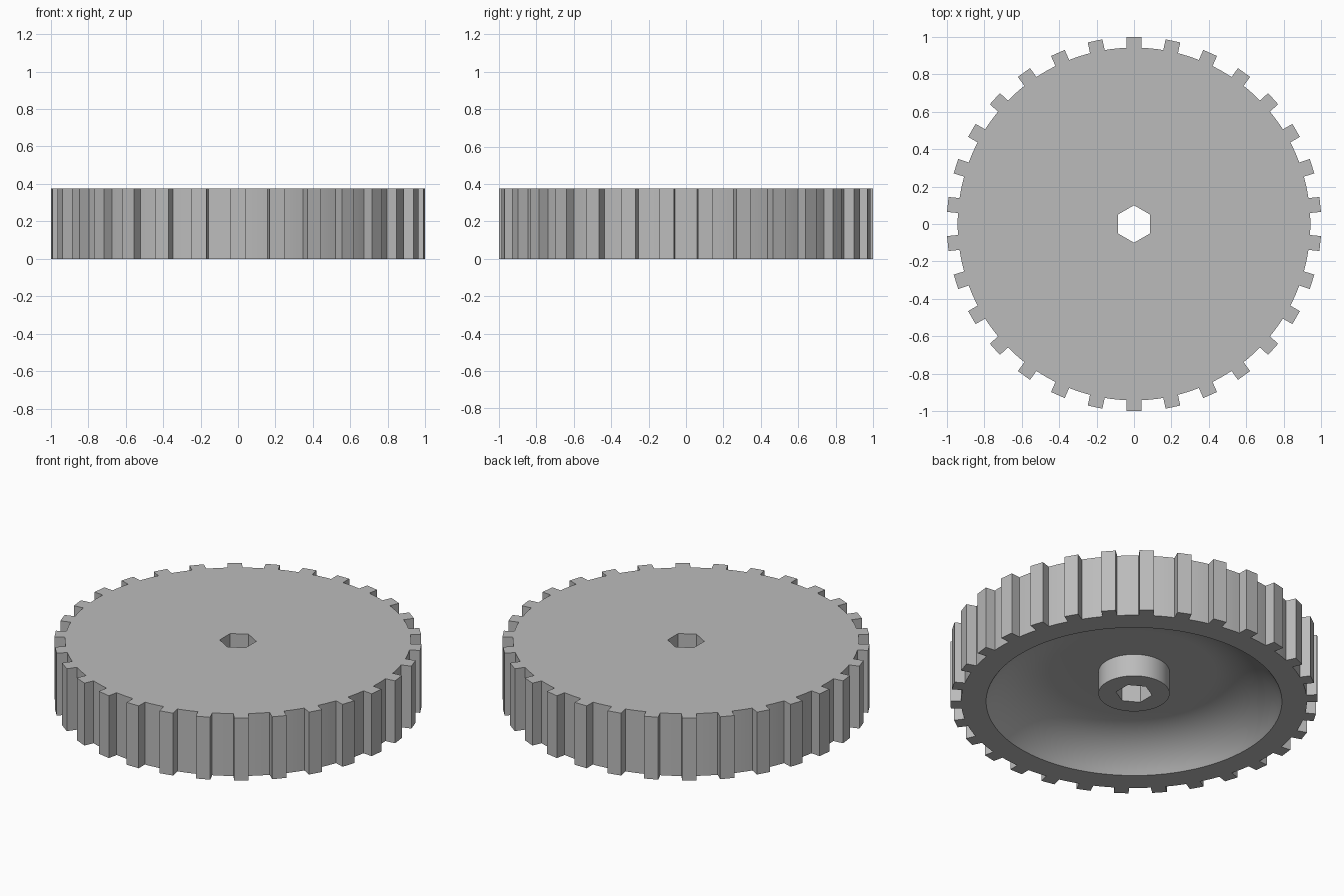
import bpy
import bmesh
from math import sin, cos, pi, asin, radians

if "Cube" in bpy.data.objects:
    bpy.data.objects.remove(bpy.data.objects["Cube"], do_unlink=True)

HEIGHT = 0.375
TEETH = 30
TIP, ROOT, HALF_TOOTH = 1.0, 0.942, 0.04
RIM, FLOOR_R, FLOOR_Z = 0.806, 0.45, 0.185
HUB_R, HUB_Z = 0.194, 0.05
BORE = 0.1
SEGMENTS = 96

steel = bpy.data.materials.new("grey_metal")
steel.use_nodes = True
grey = (0.5, 0.5, 0.5, 1)
steel.diffuse_color = grey
steel.node_tree.nodes["Principled BSDF"].inputs["Base Color"].default_value = grey

bm = bmesh.new()


def ring(points, z):
    """Closed loop of vertices at one height."""
    verts = [bm.verts.new((x, y, z)) for x, y in points]
    for a, b in zip(verts, verts[1:] + verts[:1]):
        bm.edges.new((a, b))
    return verts


def circle(radius, count):
    return [(radius * sin(2 * pi * i / count), radius * cos(2 * pi * i / count))
            for i in range(count)]


def wall(a, b):
    """Quads between two matching loops."""
    n = len(a)
    for i in range(n):
        bm.faces.new((a[i], a[(i + 1) % n], b[(i + 1) % n], b[i]))


def flat(outer, inner):
    """Flat face area between an outer and an inner loop."""
    edges = [bm.edges.get((l[i - 1], l[i])) for l in (outer, inner) for i in range(len(l))]
    bmesh.ops.triangle_fill(bm, edges=edges, use_beauty=True, use_dissolve=False)


def gear_outline():
    """Straight-sided teeth joined by arcs on the root circle."""
    points = []
    pitch = 2 * pi / TEETH
    edge = asin(HALF_TOOTH / ROOT)
    for i in range(TEETH):
        a = i * pitch
        for side in (-1, 1):
            w = side * HALF_TOOTH
            tip = (TIP * sin(a) + w * cos(a), TIP * cos(a) - w * sin(a))
            foot = (ROOT * sin(a + side * edge), ROOT * cos(a + side * edge))
            points += [foot, tip] if side < 0 else [tip, foot]
        for k in (1, 2, 3):
            b = a + edge + (pitch - 2 * edge) * k / 4
            points.append((ROOT * sin(b), ROOT * cos(b)))
    return points


# Toothed rim and bore
outline = gear_outline()
gear_top, gear_bottom = ring(outline, HEIGHT), ring(outline, 0)
bore_top, bore_bottom = (ring(circle(BORE, 6), z) for z in (HEIGHT, HUB_Z))
wall(gear_top, gear_bottom)
wall(bore_top, bore_bottom)
flat(gear_top, bore_top)

# Dished underside: arc from the rim up to the flat floor
run = RIM - FLOOR_R
arc_r = (run ** 2 + FLOOR_Z ** 2) / (2 * FLOOR_Z)
sweep = asin(run / arc_r)
steps = 14
dish = []
for i in range(steps + 1):
    t = sweep * (1 - i / steps)
    z = FLOOR_Z - arc_r * (1 - cos(t))
    dish.append(ring(circle(FLOOR_R + arc_r * sin(t), SEGMENTS), z))
for a, b in zip(dish, dish[1:]):
    wall(a, b)
flat(gear_bottom, dish[0])

# Raised hub in the middle of the dish
hub_base, hub_end = (ring(circle(HUB_R, SEGMENTS), z) for z in (FLOOR_Z, HUB_Z))
wall(dish[-1], hub_base)
wall(hub_base, hub_end)
flat(hub_end, bore_bottom)

bmesh.ops.recalc_face_normals(bm, faces=bm.faces[:])
mesh = bpy.data.meshes.new("gear_wheel")
bm.to_mesh(mesh)
bm.free()
mesh.materials.append(steel)
gear = bpy.data.objects.new("gear_wheel", mesh)
bpy.context.collection.objects.link(gear)
bpy.ops.object.select_all(action="DESELECT")
gear.select_set(True)
bpy.context.view_layer.objects.active = gear
bpy.ops.object.shade_smooth_by_angle(angle=radians(30))
